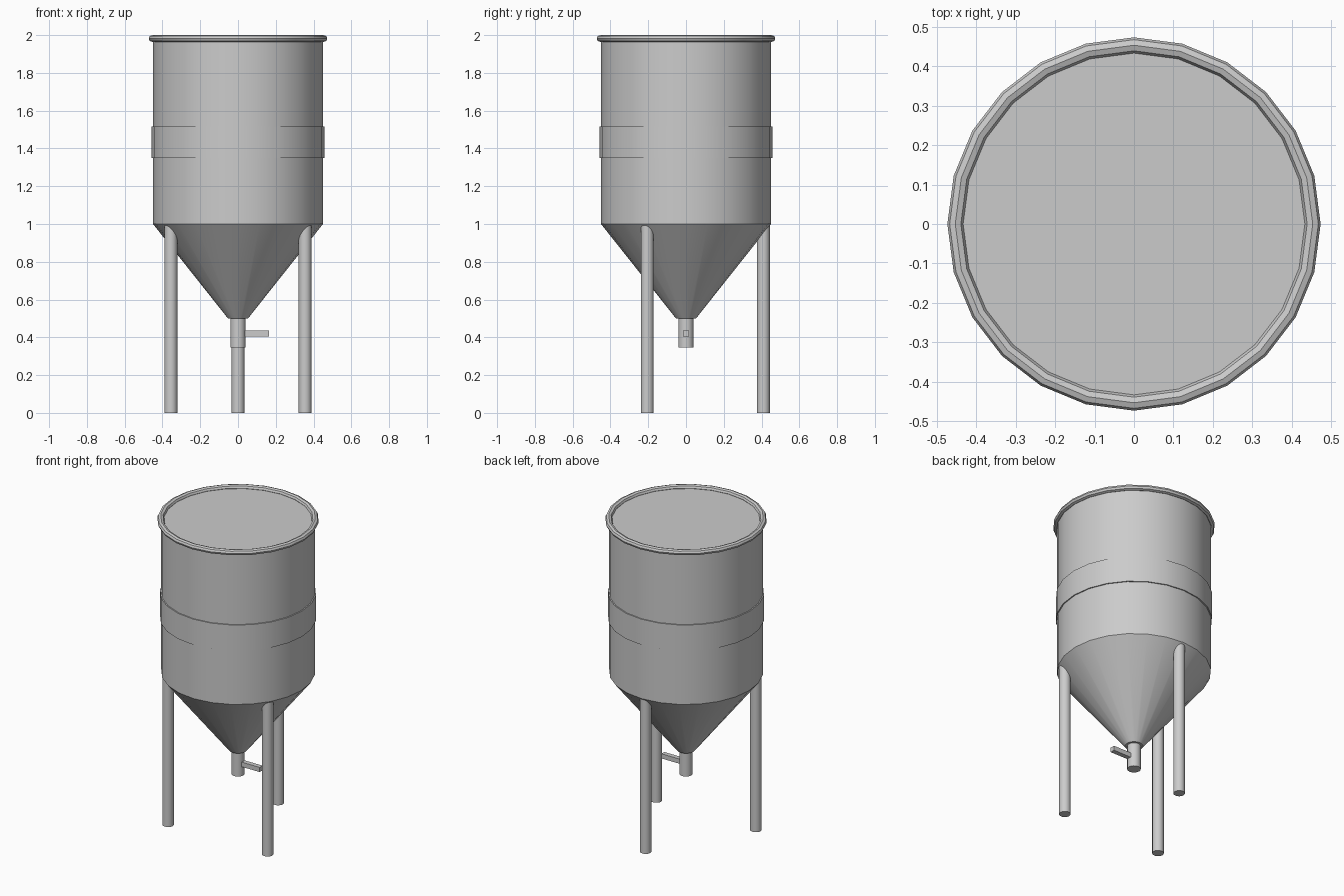
import bpy
import math

if "Cube" in bpy.data.objects:
    bpy.data.objects.remove(bpy.data.objects["Cube"])

steel = bpy.data.materials.new("brushed_steel")
steel.diffuse_color = (0.6, 0.6, 0.6, 1)
steel.use_nodes = True
steel.node_tree.nodes["Principled BSDF"].inputs["Base Color"].default_value = steel.diffuse_color


def finish(name):
    obj = bpy.context.object
    obj.name = name
    obj.data.materials.append(steel)
    bpy.ops.object.shade_smooth_by_angle(angle=math.radians(31))
    return obj


def tube(name, r_bottom, r_top, z0, z1, x=0, y=0, sides=24):
    """Closed upright cylinder or cone frustum with a vertex on +x."""
    bpy.ops.mesh.primitive_cone_add(vertices=sides, radius1=r_bottom, radius2=r_top,
                                    depth=z1 - z0, location=(x, y, (z0 + z1) / 2))
    return finish(name)


# Tank body, conical bottom and outlet pipe
tube("tank", 0.45, 0.45, 1.0, 1.98)
tube("cone_bottom", 0.053, 0.45, 0.5, 1.0)
tube("outlet_pipe", 0.04, 0.04, 0.345, 0.5, sides=16)

# Shallow reinforcing band
tube("band", 0.457, 0.457, 1.35, 1.515)

# Rolled rim
bpy.ops.mesh.primitive_torus_add(major_segments=24, minor_segments=8, major_radius=0.453,
                                 minor_radius=0.02, location=(0, 0, 1.982))
bpy.context.object.scale.z = 0.9
bpy.ops.object.transform_apply(location=False, rotation=False, scale=True)
finish("rim").data.shade_smooth()

# Valve handle
bpy.ops.mesh.primitive_cube_add(size=1, location=(0.0975, 0, 0.42))
bpy.context.object.scale = (0.135, 0.03, 0.03)
bpy.ops.object.transform_apply(location=False, rotation=False, scale=True)
finish("valve_handle")

# Three legs, one at the back and two at the front
for i in range(3):
    a = math.radians(90 + 120 * i)
    tube(f"leg_{i + 1}", 0.034, 0.034, 0, 0.995,
         0.41 * math.cos(a), 0.41 * math.sin(a), sides=16)
